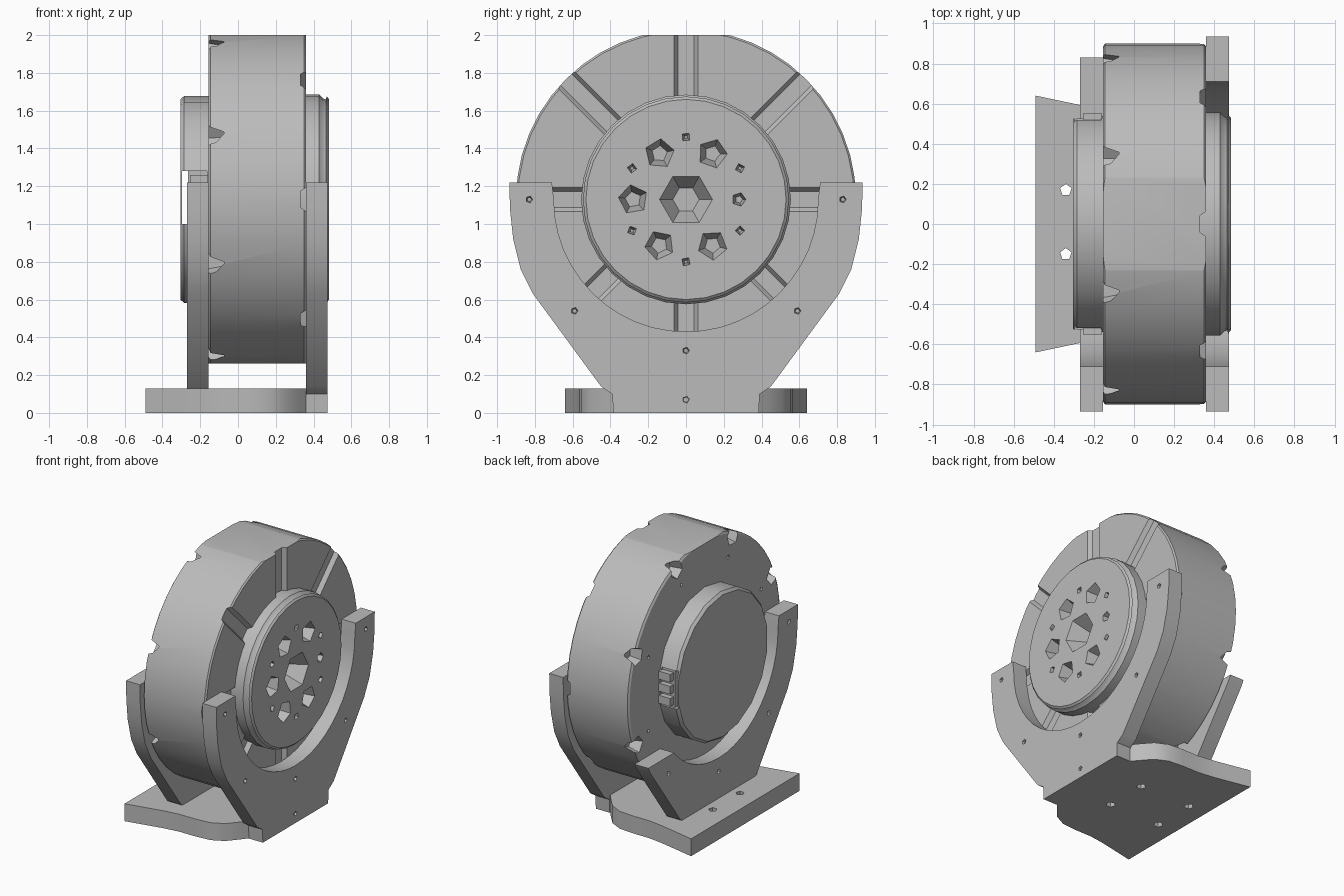
import bpy, bmesh, math
from mathutils import Matrix, Vector

old = bpy.data.objects.get("Cube")
if old:
    bpy.data.objects.remove(old, do_unlink=True)

ZC = 1.13           # height of the drum axis
TAU = math.tau

grey = bpy.data.materials.new("plain grey")
grey.use_nodes = True
GREY = (0.5, 0.5, 0.5, 1)
grey.diffuse_color = GREY
grey.node_tree.nodes["Principled BSDF"].inputs["Base Color"].default_value = GREY


def finish(name, bm):
    bmesh.ops.recalc_face_normals(bm, faces=bm.faces[:])
    mesh = bpy.data.meshes.new(name)
    bm.to_mesh(mesh)
    bm.free()
    mesh.materials.append(grey)
    ob = bpy.data.objects.new(name, mesh)
    bpy.context.collection.objects.link(ob)
    return ob


def activate(ob):
    bpy.ops.object.select_all(action='DESELECT')
    ob.select_set(True)
    bpy.context.view_layer.objects.active = ob


def smooth(ob):
    activate(ob)
    bpy.ops.object.shade_smooth_by_angle(angle=math.radians(30))


def cut(ob, bm):
    """Subtract a set of cutter solids and discard them."""
    cutter = finish("cutter", bm)
    cutter.hide_render = True
    activate(ob)
    mod = ob.modifiers.new("cut", 'BOOLEAN')
    mod.operation, mod.solver, mod.object = 'DIFFERENCE', 'EXACT', cutter
    mod.use_self = True
    bpy.ops.object.modifier_apply(modifier=mod.name)
    bpy.data.objects.remove(cutter, do_unlink=True)


def rod(bm, x0, x1, r0, r1, y, z, sides, turn=0):
    """Cone or cylinder along x."""
    m = (Matrix.Translation(((x0 + x1) / 2, y, z))
         @ Matrix.Rotation(turn, 4, 'X') @ Matrix.Rotation(math.pi / 2, 4, 'Y'))
    bmesh.ops.create_cone(bm, cap_ends=True, segments=sides, radius1=r0,
                          radius2=r1, depth=x1 - x0, matrix=m)


def box(bm, lo, hi):
    lo, hi = Vector(lo), Vector(hi)
    m = Matrix.Translation((lo + hi) / 2) @ Matrix.Diagonal((*(hi - lo), 1))
    return bmesh.ops.create_cube(bm, size=1, matrix=m)["verts"]


def lathe(name, profile, sides):
    """Spin (x, radius) points round the drum axis."""
    bm = bmesh.new()
    rings = [[bm.verts.new((x, r * math.sin(TAU * i / sides), ZC + r * math.cos(TAU * i / sides)))
              for i in range(sides)] for x, r in profile]
    for a, b in zip(rings, rings[1:]):
        for i in range(sides):
            j = (i + 1) % sides
            bm.faces.new((a[i], a[j], b[j], b[i]))
    bm.faces.new(rings[0])
    bm.faces.new(rings[-1])
    return finish(name, bm)


def prism(name, points, offset):
    bm = bmesh.new()
    face = bm.faces.new([bm.verts.new(p) for p in points])
    new = bmesh.ops.extrude_face_region(bm, geom=[face])["geom"]
    bmesh.ops.translate(bm, vec=offset,
                        verts=[g for g in new if isinstance(g, bmesh.types.BMVert)])
    return finish(name, bm)


# Drum with flattened top and bottom
drum = lathe("drum", [(-0.155, 0.885), (-0.145, 0.9), (0.35, 0.9), (0.36, 0.89)], 48)
bm = bmesh.new()
box(bm, (-1, -1, 2.0), (1, 1, 2.3))
box(bm, (-1, -1, 0), (1, 1, 0.262))
cut(drum, bm)

# Eight radial grooves on the front face, eight bolt pockets round the rear rim
bm = bmesh.new()
for i in range(8):
    verts = box(bm, (0.33, -0.07, 0.5), (0.37, 0.07, 1.0))
    for v in verts:
        if v.co.x < 0.35:
            v.co.y *= 0.6
    bmesh.ops.rotate(bm, verts=verts, cent=(0, 0, 0), matrix=Matrix.Rotation(TAU * i / 8, 3, 'X'))
    bmesh.ops.translate(bm, verts=verts, vec=(0, 0, ZC))
    a = TAU * (i + 0.5) / 8
    rod(bm, -0.2, -0.075, 0.085, 0.04, 0.865 * math.sin(a), ZC + 0.865 * math.cos(a), 5, -a)
    rod(bm, -0.2, -0.12, 0.02, 0.012, 0.72 * math.sin(a), ZC + 0.72 * math.cos(a), 4, -a)
cut(drum, bm)
smooth(drum)

# Front hub with stepped rim and bolt holes
hub = lathe("front_hub", [(0.32, 0.555), (0.43, 0.555), (0.45, 0.535), (0.465, 0.53),
                          (0.47, 0.545), (0.483, 0.53)], 32)
bm = bmesh.new()
rod(bm, 0.36, 0.50, 0.07, 0.15, 0, ZC, 6)
for i in range(6):
    a = TAU * i / 6 + TAU / 4
    big = 0.04 if i == 0 else 0.085
    rod(bm, 0.38, 0.50, big * 0.5, big, 0.28 * math.sin(a), ZC + 0.28 * math.cos(a), 5, i)
    a += TAU / 12
    rod(bm, 0.42, 0.50, 0.01, 0.03, 0.33 * math.sin(a), ZC + 0.33 * math.cos(a), 4, i)
cut(hub, bm)
smooth(hub)

# Rear hub with a cable slot and connectors at its sides
rear = lathe("rear_hub", [(-0.305, 0.53), (-0.285, 0.548), (-0.12, 0.548)], 18)
bm = bmesh.new()
box(bm, (-0.297, -0.7, 1.0), (-0.265, 0.7, 1.28))
for s in (-1, 1):
    box(bm, (-0.28, s * 0.6 - 0.09, 1.0), (-0.165, s * 0.6 + 0.09, 1.28))
cut(rear, bm)
smooth(rear)
bm = bmesh.new()
for s in (-1, 1):
    for z in (1.02, 1.11, 1.2):
        box(bm, (-0.255, s * 0.52 - 0.03, z), (-0.16, s * 0.52 + 0.03, z + 0.06))
finish("connectors", bm)


# Cradle brackets: full front one, rear one with a shortened left arm
def bracket(name, x0, x1):
    half = [(0.385, 0), (0.39, 0.1), (0.45, 0.14), (0.81, 0.63), (0.875, 0.76),
            (0.915, 0.92), (0.932, 1.08), (0.935, 1.22), (0.71, 1.22)]
    arc = [(0.7 * math.cos(t), ZC + 0.7 * math.sin(t))
           for t in (-math.pi * k / 24 for k in range(25))]
    outline = half + arc + [(-y, z) for y, z in reversed(half)]
    ob = prism(name, [(x0, y, z) for y, z in outline], (x1 - x0, 0, 0))
    bm = bmesh.new()
    for y, z in ((0.83, 1.13), (0.59, 0.54), (0, 0.33), (0, 0.07)):
        for s in ((-1, 1) if y else (1,)):
            rod(bm, x0 - 0.03, x0 + 0.03, 0.025, 0.012, s * y, z, 5)
            rod(bm, x1 - 0.03, x1 + 0.03, 0.012, 0.025, s * y, z, 5)
    cut(ob, bm)
    return ob


smooth(bracket("front_bracket", 0.36, 0.475))
back = bracket("rear_bracket", -0.27, -0.155)
bm = bmesh.new()
box(bm, (-0.5, 0.1, 0.67), (0, 1.2, 1.5))
cut(back, bm)
smooth(back)

# Base plate with curved sides and screw holes
side = [(0.46, 0.38), (0.36, 0.38), (0.32, 0.43), (0.25, 0.51), (0.16, 0.555), (0.04, 0.565),
        (-0.09, 0.565), (-0.2, 0.58), (-0.3, 0.6), (-0.49, 0.64)]
base = prism("base_plate", [(x, y, 0) for x, y in side] + [(x, -y, 0) for x, y in reversed(side)],
             (0, 0, 0.13))
bm = bmesh.new()
for x in (-0.34, 0.08):
    for y in (-0.15, 0.17):
        bmesh.ops.create_cone(bm, cap_ends=True, segments=5, radius1=0.035, radius2=0.028,
                              depth=0.3, matrix=Matrix.Translation((x, y, 0.065)))
cut(base, bm)
smooth(base)
